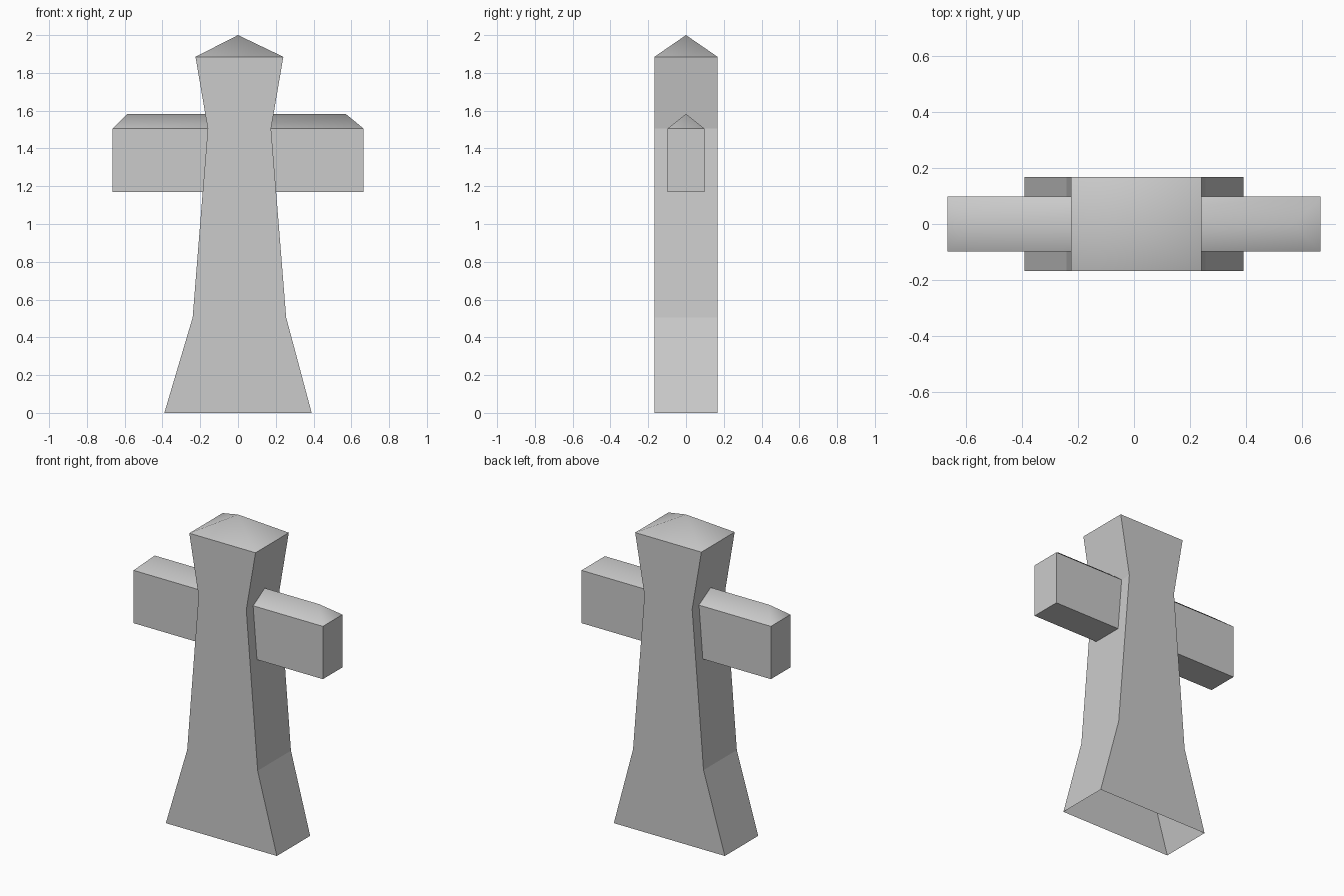
import bpy
import bmesh

cube = bpy.data.objects.get("Cube")
if cube:
    bpy.data.objects.remove(cube)

stone = bpy.data.materials.new("grey stone")
stone.use_nodes = True
GREY = (0.6, 0.6, 0.6, 1)
stone.diffuse_color = GREY
stone.node_tree.nodes["Principled BSDF"].inputs["Base Color"].default_value = GREY


def roofed_block(name, levels, half_depth, ridge, ridge_z, closed_bottom):
    """Stack rectangular rings (x_min, x_max, z), then add a softly shaded roof."""
    bm = bmesh.new()
    rings = [[bm.verts.new((x, y, z)) for x, y in (
        (x0, -half_depth), (x1, -half_depth), (x1, half_depth), (x0, half_depth))]
        for x0, x1, z in levels]

    # Flat sides: front and back are single faces, the ends follow each bend
    for low, high in zip(rings, rings[1:]):
        for a, b in ((1, 2), (3, 0)):
            bm.faces.new((low[a], low[b], high[b], high[a]))
    for a, b in ((0, 1), (2, 3)):
        bm.faces.new([r[b] for r in rings] + [r[a] for r in reversed(rings)])
    if closed_bottom:
        bm.faces.new(list(reversed(rings[0])))

    # Hipped roof, which becomes a pyramid when the ridge is a single point
    eave = rings[-1]
    tops = [bm.verts.new((x, 0, ridge_z)) for x in ridge]
    left, right = tops[0], tops[-1]
    middle = [left] if left is right else [right, left]
    roof = [bm.faces.new(corners) for corners in (
        [eave[0], eave[1]] + middle,
        [eave[1], eave[2], right],
        [eave[2], eave[3]] + middle[::-1],
        [eave[3], eave[0], left])]
    for face in roof:
        face.smooth = True
    for a, b in zip(eave, eave[1:] + eave[:1]):
        bm.edges.get((a, b)).smooth = False

    bmesh.ops.recalc_face_normals(bm, faces=bm.faces)
    mesh = bpy.data.meshes.new(name)
    bm.to_mesh(mesh)
    bm.free()
    mesh.materials.append(stone)
    obj = bpy.data.objects.new(name, mesh)
    bpy.context.collection.objects.link(obj)
    return obj


# Flared upright, open underneath, with a pyramid cap
roofed_block("upright", [(-0.39, 0.39, 0), (-0.24, 0.255, 0.505),
                         (-0.16, 0.175, 1.505), (-0.225, 0.24, 1.885)],
             0.167, [0], 2.0, False)

# Crossbar with a hipped top
roofed_block("crossbar", [(-0.665, 0.665, 1.17), (-0.665, 0.665, 1.505)],
             0.098, [-0.585, 0.57], 1.583, True)
